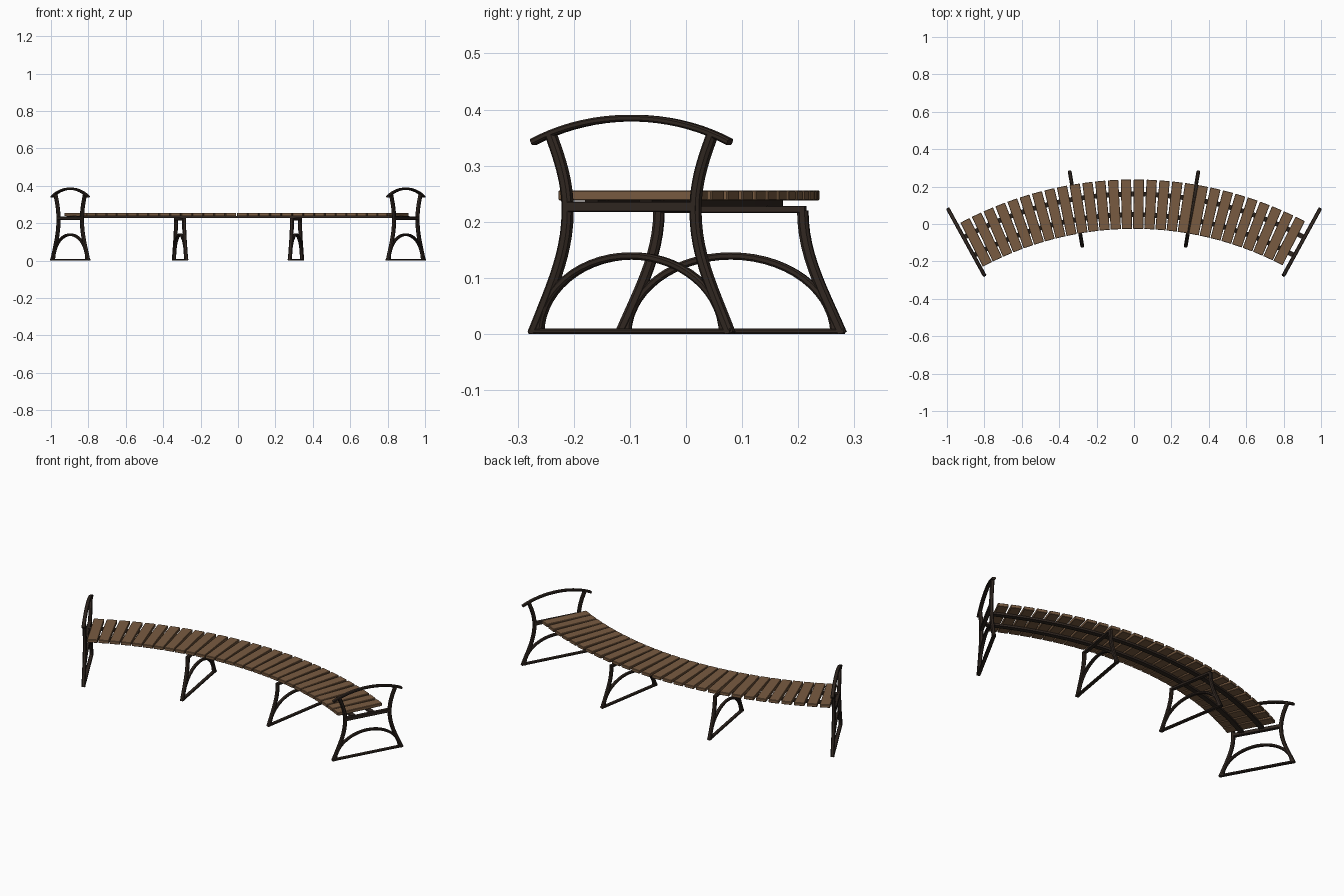
import bpy, bmesh, math
from mathutils import Vector
from mathutils.geometry import interpolate_bezier

if "Cube" in bpy.data.objects:
    bpy.data.objects.remove(bpy.data.objects["Cube"])


def material(name, rgb):
    m = bpy.data.materials.new(name)
    m.use_nodes = True
    m.diffuse_color = (*rgb, 1)
    m.node_tree.nodes["Principled BSDF"].inputs["Base Color"].default_value = (*rgb, 1)
    return m


WOOD = material("brown wood", (0.19, 0.105, 0.053))
IRON = material("dark brown iron", (0.03, 0.02, 0.015))

CENTRE_Y = -1.74      # centre of the bench curve
MID_R = 1.846         # radius along the middle of the seat


def finish(bm, name, mat):
    bmesh.ops.recalc_face_normals(bm, faces=bm.faces)
    mesh = bpy.data.meshes.new(name)
    bm.to_mesh(mesh)
    bm.free()
    mesh.materials.append(mat)
    ob = bpy.data.objects.new(name, mesh)
    bpy.context.collection.objects.link(ob)
    return ob


def sweep(bm, path, width, depth, bevel=0.25):
    """Sweep a chamfered bar along (u, z) points in the frame's own plane."""
    pts = [Vector((0, u, z)) for u, z in path]
    w, d = width / 2, depth / 2
    c = min(w, d) * 2 * bevel
    section = [(w, d - c), (w - c, d), (c - w, d), (-w, d - c),
               (-w, c - d), (c - w, -d), (w - c, -d), (w, c - d)]
    rings = []
    for i, p in enumerate(pts):
        t = (pts[min(i + 1, len(pts) - 1)] - pts[max(i - 1, 0)]).normalized()
        n = Vector((0, -t.z, t.y))
        ring = []
        for a, b in section:
            q = p + n * a + Vector((b, 0, 0))
            q.z = max(q.z, 0)
            ring.append(bm.verts.new(q))
        rings.append(ring)
    for r, s in zip(rings, rings[1:]):
        for i in range(8):
            j = (i + 1) % 8
            bm.faces.new((r[i], r[j], s[j], s[i]))
    bm.faces.new(rings[0])
    bm.faces.new(rings[-1])


def bezier(*p, n=12):
    p = [Vector((u, z, 0)) for u, z in p]
    return [(q.x, q.y) for q in interpolate_bezier(*p, n)]


LEG = bezier((0.2, 0), (0.165, 0.08), (0.13, 0.14), (0.13, 0.22))
POST = bezier((0.13, 0.22), (0.13, 0.27), (0.145, 0.31), (0.165, 0.357))
ARCH = [(0.187 * math.cos(a), 0.139 * math.sin(a))
        for a in (math.pi * i / 28 for i in range(29))]
ARM = bezier((-0.2, 0.342), (-0.08, 0.399), (0.08, 0.399), (0.2, 0.342), n=20)


def frame(name, x, y, degrees, arms):
    bm = bmesh.new()
    leg = LEG + POST[1:] if arms else LEG
    for side in (-1, 1):
        sweep(bm, [(side * u, z) for u, z in leg], 0.019, 0.02)
    sweep(bm, ARCH, 0.013, 0.018)
    sweep(bm, [(-0.205, 0.005), (0.205, 0.005)], 0.01, 0.02)
    if arms:
        sweep(bm, [(-0.135, 0.227), (0.135, 0.227)], 0.019, 0.02, 0.1)
        sweep(bm, ARM, 0.012, 0.02)
    else:
        sweep(bm, [(-0.135, 0.222), (0.135, 0.222)], 0.012, 0.02, 0.1)
    ob = finish(bm, name, IRON)
    ob.location = (x, y, 0)
    ob.rotation_euler.z = -math.radians(degrees)


# End frames with armrests, and lower middle supports
for label, s in (("left", 1), ("right", -1)):
    frame(label + "_end_frame", s * 0.897, -0.097, s * 28.8, True)
    frame(label + "_middle_support", s * 0.31, 0.08, s * 9.6, False)

# Curved rails under the slats
for name, radius in (("front_seat_rail", 1.79), ("back_seat_rail", 1.9)):
    bm = bmesh.new()
    rings = []
    for i in range(57):
        a = math.radians(-28.6 + 57.2 * i / 56)
        rings.append([bm.verts.new((r * math.sin(a), CENTRE_Y + r * math.cos(a), z))
                      for r, z in ((radius - 0.013, 0.227), (radius + 0.013, 0.227),
                                   (radius + 0.013, 0.239), (radius - 0.013, 0.239))])
    for r, s in zip(rings, rings[1:]):
        for i in range(4):
            j = (i + 1) % 4
            bm.faces.new((r[i], r[j], s[j], s[i]))
    bm.faces.new(rings[0])
    bm.faces.new(rings[-1])
    finish(bm, name, IRON)

# Wooden slats fanned along the curve
COUNT = 28
for k in range(COUNT):
    a = math.radians(-27.2 + 53.9 * k / (COUNT - 1))
    bm = bmesh.new()
    bmesh.ops.create_cube(bm, size=1)
    bmesh.ops.scale(bm, vec=(0.055, 0.264, 0.018), verts=bm.verts)
    bmesh.ops.bevel(bm, geom=bm.edges[:], offset=0.002, segments=1, affect="EDGES")
    ob = finish(bm, f"seat_slat_{k + 1}", WOOD)
    ob.location = (MID_R * math.sin(a), CENTRE_Y + MID_R * math.cos(a), 0.247)
    ob.rotation_euler.z = -a
